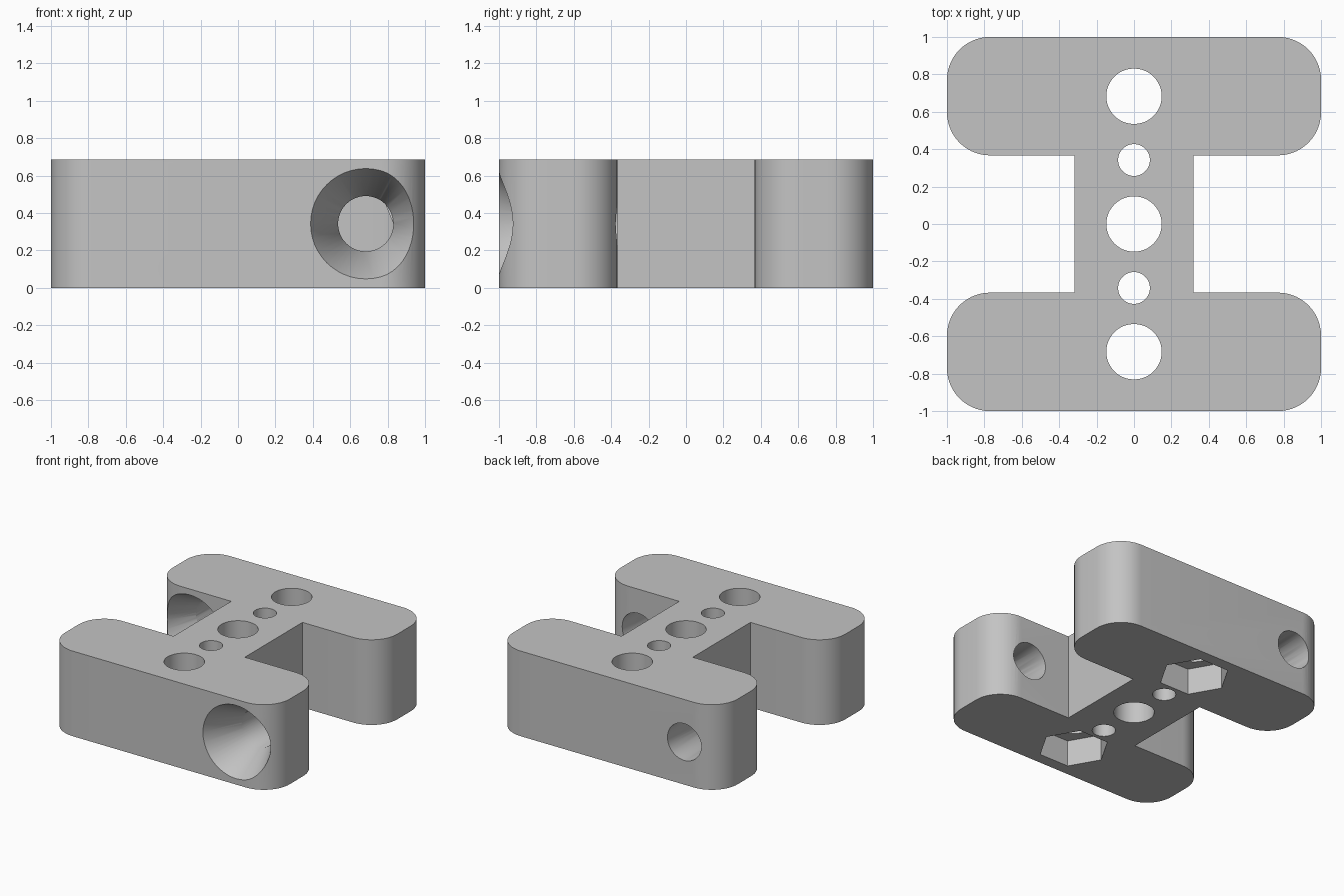
import bpy, bmesh, math
from mathutils import Matrix, Vector

if "Cube" in bpy.data.objects:
    bpy.data.objects.remove(bpy.data.objects["Cube"], do_unlink=True)

HEIGHT = 0.685      # block thickness
INNER = 0.367       # inner face of each crossbar
WEB = 0.317         # half width of the middle web
CORNER = 0.23       # crossbar corner radius
HOLE = 0.148        # large hole radius
OFFSET = 0.683      # distance of the large holes from the centre

grey = bpy.data.materials.new("plain grey")
grey.use_nodes = True
colour = (0.55, 0.55, 0.55, 1)
grey.diffuse_color = colour
grey.node_tree.nodes["Principled BSDF"].inputs["Base Color"].default_value = colour


def make_object(name, bm):
    mesh = bpy.data.meshes.new(name)
    bm.to_mesh(mesh)
    bm.free()
    mesh.materials.append(grey)
    ob = bpy.data.objects.new(name, mesh)
    bpy.context.collection.objects.link(ob)
    return ob


def arc(cx, cy, start, steps=14):
    """Quarter turn, counter-clockwise from the start angle in degrees."""
    angles = [math.radians(start + 90 * i / steps) for i in range(steps + 1)]
    return [(cx + CORNER * math.cos(a), cy + CORNER * math.sin(a)) for a in angles]


# I-shaped block: one half of the outline, then the same turned half round
far, outer, inner = 1 - CORNER, 1 - CORNER, INNER + CORNER
half = [(WEB, INNER)] + arc(far, inner, -90) + arc(far, outer, 0)
half += arc(-far, outer, 90) + arc(-far, inner, 180) + [(-WEB, INNER)]
outline = half + [(-x, -y) for x, y in half]

bm = bmesh.new()
base = bm.faces.new([bm.verts.new((x, y, 0)) for x, y in outline])
top = bmesh.ops.extrude_face_region(bm, geom=[base])["geom"]
bmesh.ops.translate(bm, vec=(0, 0, HEIGHT),
                    verts=[v for v in top if isinstance(v, bmesh.types.BMVert)])
bmesh.ops.recalc_face_normals(bm, faces=bm.faces)
block = make_object("mounting_block", bm)


def cut(name, start, end, r1, r2=None, sides=48):
    """Remove a round or polygonal tapered plug running from start to end."""
    start, end = Vector(start), Vector(end)
    axis = end - start
    turn = Vector((0, 0, 1)).rotation_difference(axis).to_matrix().to_4x4()
    place = Matrix.Translation((start + end) / 2) @ turn @ Matrix.Rotation(math.pi / 2, 4, "Z")
    bm = bmesh.new()
    bmesh.ops.create_cone(bm, cap_ends=True, segments=sides, radius1=r1,
                          radius2=r1 if r2 is None else r2,
                          depth=axis.length, matrix=place)
    cutter = make_object(name, bm)
    cutter.hide_render = True
    mod = block.modifiers.new(name, "BOOLEAN")
    mod.operation = "DIFFERENCE"
    mod.solver = "EXACT"
    mod.object = cutter
    bpy.context.view_layer.objects.active = block
    bpy.ops.object.modifier_apply(modifier=mod.name)
    bpy.data.objects.remove(cutter, do_unlink=True)


# Row of vertical through holes
for y in (-OFFSET, 0, OFFSET):
    cut("large_hole", (0, y, -0.1), (0, y, 0.8), HOLE)
for y in (-0.342, 0.342):
    cut("small_hole", (0, y, -0.1), (0, y, 0.8), 0.085)

# Hexagonal nut pockets underneath
for y in (-OFFSET, OFFSET):
    cut("nut_pocket", (0, y, -0.1), (0, y, 0.21), 0.26, sides=6)

# Countersunk holes running front to back, one in each crossbar
MID = HEIGHT / 2
RIM, DEPTH, LEAD = 0.295, 0.285, 0.05
slope = (RIM - HOLE) / DEPTH
for x, face in ((OFFSET, -1), (-OFFSET, INNER)):
    cut("countersink", (x, face - LEAD, MID), (x, face + DEPTH, MID),
        RIM + slope * LEAD, HOLE)
    cut("cross_hole", (x, face - LEAD, MID), (x, face + 0.75, MID), HOLE)

# Smooth walls with sharp edges
bpy.ops.object.select_all(action="DESELECT")
block.select_set(True)
bpy.context.view_layer.objects.active = block
bpy.ops.object.shade_smooth_by_angle(angle=math.radians(30))
